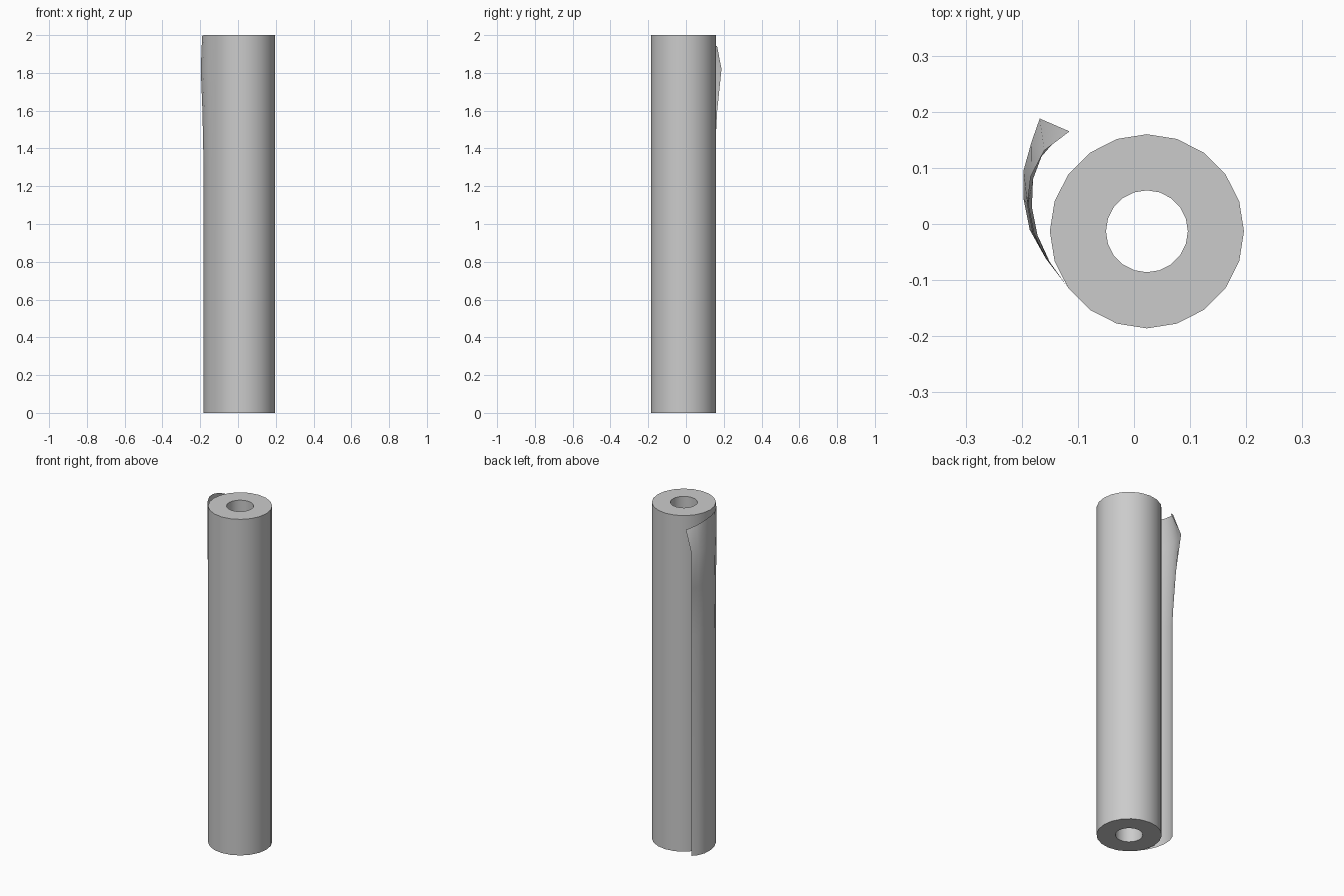
import bpy, bmesh, math

if "Cube" in bpy.data.objects:
    bpy.data.objects.remove(bpy.data.objects["Cube"])

CX, CY, SIDES = 0.023, -0.013, 20


def finish(bm, name, angle):
    mesh = bpy.data.meshes.new(name)
    bm.to_mesh(mesh)
    bm.free()
    ob = bpy.data.objects.new(name, mesh)
    bpy.context.collection.objects.link(ob)
    bpy.ops.object.select_all(action='DESELECT')
    ob.select_set(True)
    bpy.context.view_layer.objects.active = ob
    bpy.ops.object.shade_smooth_by_angle(angle=math.radians(angle))
    return ob


# Hollow roll: a rectangular section swept round the axis
bm = bmesh.new()
section = [(0.073, 0), (0.173, 0), (0.173, 2), (0.073, 2)]
rings = []
for i in range(SIDES):
    a = 2 * math.pi * i / SIDES
    rings.append([bm.verts.new((CX + r * math.cos(a), CY + r * math.sin(a), z))
                  for r, z in section])
for i in range(SIDES):
    p, q = rings[i], rings[(i + 1) % SIDES]
    for k in range(4):
        n = (k + 1) % 4
        bm.faces.new((p[k], q[k], q[n], p[n]))
bmesh.ops.recalc_face_normals(bm, faces=bm.faces)
finish(bm, "paper_roll", 40)

# Loose end of the sheet: plain profile below, flared and curled corner above
plain = [(-.117, -.114), (-.150, -.068), (-.172, -.020), (-.182, .030),
         (-.180, .080), (-.165, .120), (-.140, .149)]
flare = [(-.117, -.114), (-.157, -.062), (-.186, -.010), (-.197, .045),
         (-.197, .095), (-.183, .145), (-.168, .188)]
curl = [(-.117, -.114), (-.154, -.065), (-.180, -.015), (-.190, .035),
        (-.184, .085), (-.160, .131), (-.115, .165)]
top_z = [2, 2, 2, 1.995, 1.985, 1.965, 1.94]


def blend(t):
    return [(a[0] + (b[0] - a[0]) * t, a[1] + (b[1] - a[1]) * t)
            for a, b in zip(plain, flare)]


bm = bmesh.new()
rows = [[(x, y, z) for x, y in blend(t)]
        for z, t in ((0, 0), (1.3, 0), (1.6, 0.42), (1.82, 1))]
rows.append([(x, y, z) for (x, y), z in zip(curl, top_z)])
grid = [[bm.verts.new(co) for co in row] for row in rows]
for lo, hi in zip(grid, grid[1:]):
    for j in range(len(lo) - 1):
        bm.faces.new((lo[j + 1], lo[j], hi[j], hi[j + 1]))
finish(bm, "loose_flap", 60)
